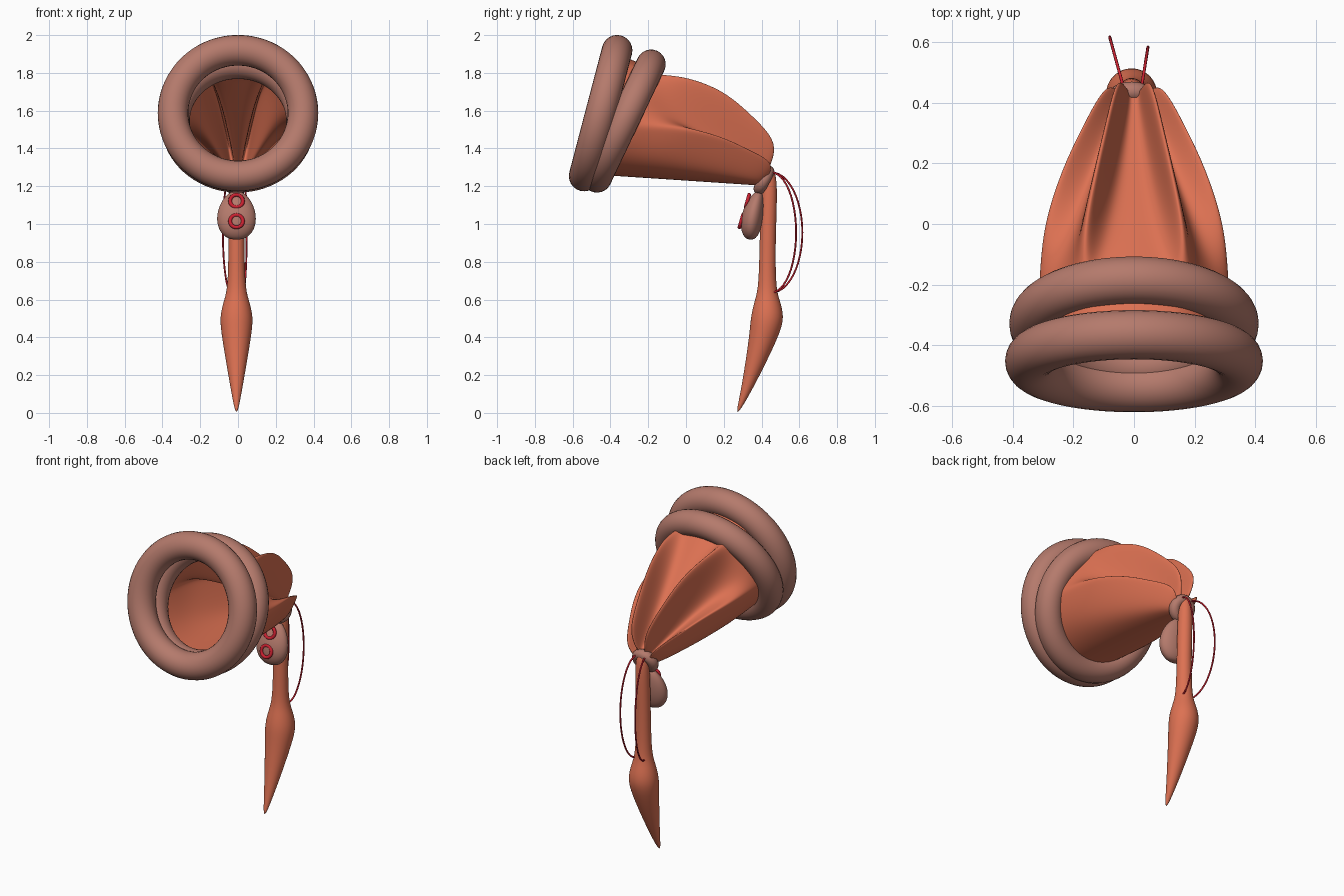
import bpy, bmesh, math
from mathutils import Vector

if "Cube" in bpy.data.objects:
    bpy.data.objects.remove(bpy.data.objects["Cube"])


def material(name, rgb):
    m = bpy.data.materials.new(name)
    m.diffuse_color = (*rgb, 1)
    m.use_nodes = True
    m.node_tree.nodes["Principled BSDF"].inputs["Base Color"].default_value = m.diffuse_color
    return m


ORANGE = material("terracotta_orange", (0.72, 0.165, 0.085))
ROSE = material("dusty_rose", (0.46, 0.195, 0.15))
RED = material("cord_red", (0.60, 0.015, 0.03))
MID_X = -0.008


def torus(name, center, tilt, major, minor, mat, segs=(72, 24)):
    """Ring whose upper side leans back (+y) by tilt degrees."""
    bpy.ops.mesh.primitive_torus_add(
        location=center, rotation=(math.pi / 2 - math.radians(tilt), 0, 0),
        major_radius=major, minor_radius=minor,
        major_segments=segs[0], minor_segments=segs[1])
    o = bpy.context.object
    o.name = name
    o.data.materials.append(mat)
    bpy.ops.object.shade_smooth()


def loft(name, rows, mat, start_cap=True, subsurf=2):
    """Skin closed rows of points into a smooth tube."""
    bm = bmesh.new()
    vs = [[bm.verts.new(p) for p in row] for row in rows]
    n = len(vs[0])
    for a, b in zip(vs, vs[1:]):
        for i in range(n):
            j = (i + 1) % n
            bm.faces.new((a[i], a[j], b[j], b[i]))
    if start_cap:
        bm.faces.new(vs[0])
    bm.faces.new(vs[-1])
    bmesh.ops.recalc_face_normals(bm, faces=bm.faces)
    me = bpy.data.meshes.new(name)
    bm.to_mesh(me)
    bm.free()
    me.materials.append(mat)
    for p in me.polygons:
        p.use_smooth = True
    o = bpy.data.objects.new(name, me)
    bpy.context.collection.objects.link(o)
    m = o.modifiers.new("smooth", 'SUBSURF')
    m.levels = m.render_levels = subsurf


def ellipse(y, z, rx, ry, n=16):
    return [(MID_X + rx * math.cos(2 * math.pi * i / n),
             y + ry * math.sin(2 * math.pi * i / n), z) for i in range(n)]


# padded rings at the open end
FRONT = (Vector((0, -0.452, 1.587)), 14.7)
REAR = (Vector((0, -0.328, 1.545)), 25.4)
torus("front_ring", *FRONT, 0.344, 0.081, ROSE)
torus("rear_ring", *REAR, 0.333, 0.078, ROSE)


def on_ring(ring, theta, r):
    """Point on a leaning circle, theta in degrees from the top."""
    a, t = math.radians(ring[1]), math.radians(theta)
    return ring[0] + Vector((r * math.sin(t), r * math.cos(t) * math.sin(a), r * math.cos(t) * math.cos(a)))


# pleated cloth cone: lengthwise lines from the rings to the knot
KNOT = (Vector((0, 0.425, 1.245)), 10)
UPPER = [(0.165, 0.00, 1.785), (0.122, 0.20, 1.72), (0.085, 0.36, 1.575), (0.052, 0.50, 1.43)]
LOWER = [(0.302, 0.00, 1.505), (0.238, 0.19, 1.465), (0.168, 0.33, 1.395), (0.088, 0.48, 1.325)]


def cloth_line(theta):
    a, b, end = on_ring(FRONT, theta, 0.335), on_ring(REAR, theta, 0.325), on_ring(KNOT, theta, 0.045)
    for crest, angle in ((UPPER, 32), (LOWER, 95)):
        if abs(theta - angle) < 5:       # a raised fold, two lines wide
            s = math.radians(theta - angle)
            shift = Vector((math.cos(math.radians(angle)), 0, -math.sin(math.radians(angle)))) * s * 0.22
            pts = [Vector(p) + shift for p in crest]
            break
    else:                                # straight valley, or full underside
        pts = []
        for t in (0.33, 0.6, 0.82, 0.95):
            p = b.lerp(end, t)
            if theta > 100:
                p.x *= 1 + 0.9 * t
            pts.append(p)
    return [a, b, b.lerp(pts[0], 0.5)] + pts + [end]


half = [cloth_line(t) for t in (0, 22, 28, 36, 48, 68, 91, 99, 125, 155, 180)]
other = [[Vector((-p.x, p.y, p.z)) for p in ln] for ln in half[-2:0:-1]]
loft("pleated_cloth", list(zip(*(half + other))), ORANGE, start_cap=False, subsurf=3)

# gathered tail with a swollen, pointed end: (y, z, radius)
tail = [(0.435, 1.295, 0.02), (0.445, 1.25, 0.044), (0.432, 0.95, 0.043), (0.43, 0.67, 0.045),
        (0.43, 0.60, 0.066), (0.432, 0.51, 0.092), (0.416, 0.41, 0.081),
        (0.325, 0.13, 0.032), (0.272, 0.0, 0.007)]
loft("tail", [ellipse(y, z, r, r) for y, z, r in tail], ORANGE)

# tie band round the knot
torus("tie_band", (MID_X, 0.413, 1.232), 28, 0.051, 0.032, ROSE, (28, 12))

# egg-shaped toggle in front of the tail, fuller at the bottom
rows = []
for i in range(1, 12):
    t = math.pi * i / 12
    c = math.cos(t)
    r = math.sin(t) * (1 - 0.14 * c)
    rows.append(ellipse(0.352 + 0.022 * c + 0.012 * c * c, 1.045 + 0.132 * c, 0.105 * r, 0.059 * r))
loft("toggle", rows, ROSE)
for i, (y, z) in enumerate([(0.325, 1.122), (0.292, 1.015)]):
    torus(f"toggle_eyelet_{i + 1}", (MID_X, y, z), 16, 0.034, 0.010, RED, (32, 10))


# thin looped cords bowing out behind the tail
def cord(name, x_end, x_out, reach):
    c = bpy.data.curves.new(name, 'CURVE')
    c.dimensions = '3D'
    c.bevel_depth = 0.005
    c.bevel_resolution = 2
    c.use_fill_caps = True
    s = c.splines.new('POLY')
    n = 24
    s.points.add(n)
    for i, p in enumerate(s.points):
        t = math.pi * i / n
        bow = math.sin(t)
        p.co = (x_end + (x_out - x_end) * bow, 0.452 + reach * bow, 0.955 + 0.318 * math.cos(t), 1)
    c.materials.append(RED)
    o = bpy.data.objects.new(name, c)
    bpy.context.collection.objects.link(o)


cord("cord_left", -0.035, -0.08, 0.164)
cord("cord_right", 0.025, 0.046, 0.131)
